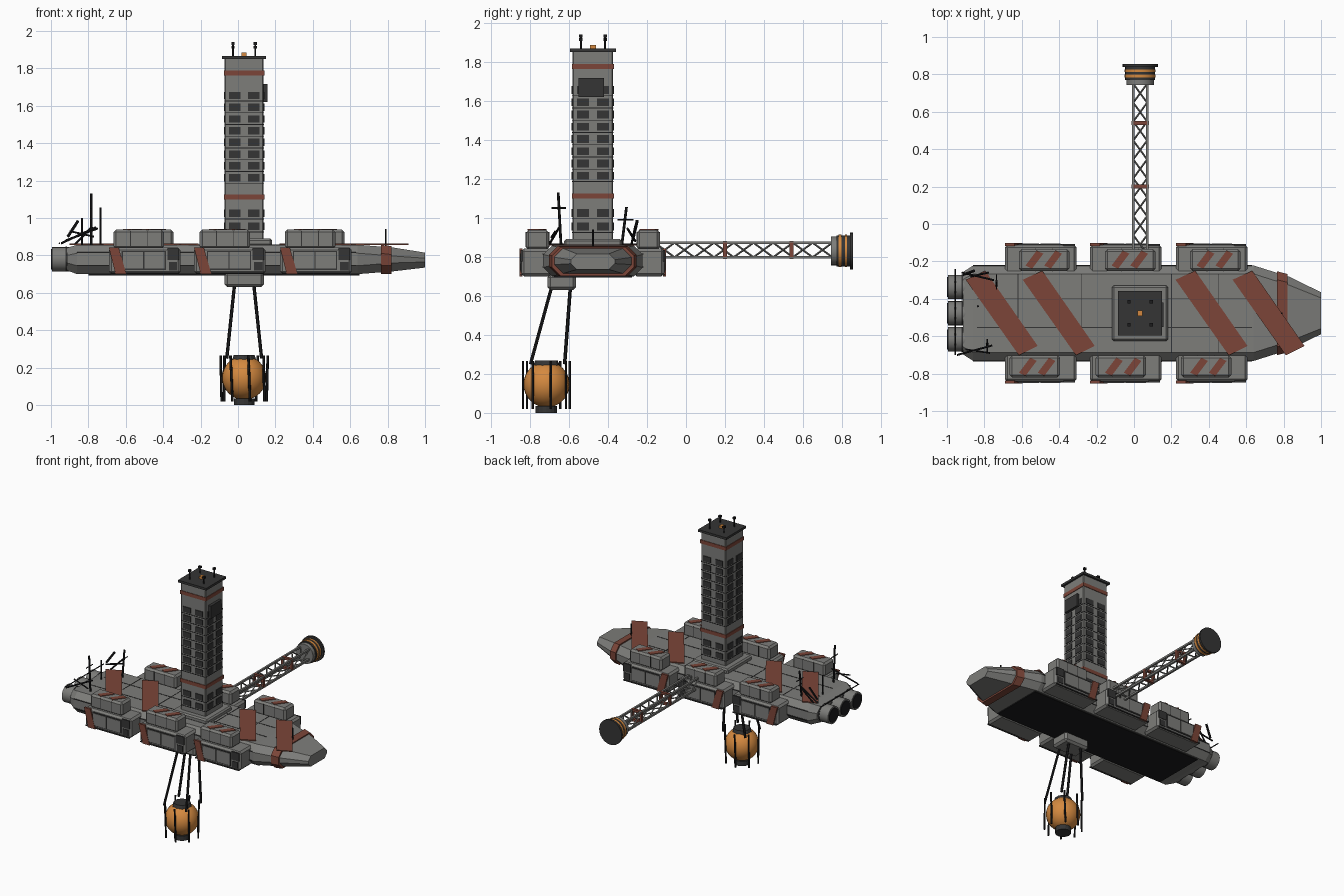
import bpy, bmesh, math
from mathutils import Vector, Matrix

if "Cube" in bpy.data.objects:
    bpy.data.objects.remove(bpy.data.objects["Cube"])


def material(name, rgb):
    m = bpy.data.materials.new(name)
    m.diffuse_color = (*rgb, 1)
    m.use_nodes = True
    m.node_tree.nodes["Principled BSDF"].inputs["Base Color"].default_value = m.diffuse_color
    return m


GREY = material("hull grey", (0.205, 0.205, 0.195))
DARK = material("dark grey", (0.035, 0.035, 0.035))
BLACK = material("black", (0.011, 0.011, 0.012))
RED = material("rust red", (0.2, 0.06, 0.04))
ORANGE = material("orange", (0.66, 0.25, 0.05))
YC, TX = -0.477, 0.033  # hull centre line, tower centre


class Part:
    """Collects simple solids into one named object."""

    def __init__(self, name, mat):
        self.name, self.mat, self.bm = name, mat, bmesh.new()

    def box(self, lo, hi, rot=None):
        lo, hi = Vector(lo), Vector(hi)
        m = Matrix.Translation((lo + hi) / 2) @ Matrix.Diagonal((*(hi - lo), 1))
        bmesh.ops.create_cube(self.bm, size=1, matrix=(rot @ m) if rot else m)
        return self

    def rod(self, a, b, r, sides=6, r2=None):
        a, b = Vector(a), Vector(b)
        d = b - a
        m = Matrix.Translation((a + b) / 2) @ d.to_track_quat('Z', 'Y').to_matrix().to_4x4()
        bmesh.ops.create_cone(self.bm, cap_ends=True, segments=sides, radius1=r,
                              radius2=r if r2 is None else r2, depth=d.length, matrix=m)
        return self

    def loft(self, rings):
        rings = [[self.bm.verts.new(p) for p in ring] for ring in rings]
        n = len(rings[0])
        for a, b in zip(rings, rings[1:]):
            for i in range(n):
                j = (i + 1) % n
                self.bm.faces.new((a[i], a[j], b[j], b[i]))
        self.bm.faces.new(rings[0])
        self.bm.faces.new(rings[-1])
        return self

    def done(self, bevel=0, smooth=False):
        bmesh.ops.recalc_face_normals(self.bm, faces=self.bm.faces)
        me = bpy.data.meshes.new(self.name)
        self.bm.to_mesh(me)
        self.bm.free()
        me.materials.append(self.mat)
        ob = bpy.data.objects.new(self.name, me)
        bpy.context.collection.objects.link(ob)
        if bevel:
            mod = ob.modifiers.new("bevel", 'BEVEL')
            mod.width, mod.segments = bevel, 1
        if smooth:
            bpy.context.view_layer.objects.active = ob
            ob.select_set(True)
            bpy.ops.object.shade_smooth_by_angle(angle=math.radians(35))
            ob.select_set(False)


def octagon(x, w, z0, z1, c):
    prof = [(-w, z0 + c), (-w + c, z0), (w - c, z0), (w, z0 + c),
            (w, z1 - c), (w - c, z1), (-w + c, z1), (-w, z1 - c)]
    return [(x, YC + y, z) for y, z in prof]


# Hull with tapered nose, and a painted band around the nose
Part("hull", GREY).loft([octagon(-0.915, 0.22, 0.72, 0.84, 0.04),
                         octagon(-0.86, 0.255, 0.70, 0.857, 0.045),
                         octagon(0.64, 0.255, 0.70, 0.857, 0.045),
                         octagon(0.83, 0.195, 0.715, 0.842, 0.045),
                         octagon(1.0, 0.112, 0.735, 0.815, 0.03)]).done()
Part("nose_band", RED).loft([octagon(0.765, 0.224, 0.702, 0.856, 0.045),
                             octagon(0.82, 0.21, 0.702, 0.85, 0.045)]).done()
Part("belly_plate", BLACK).box((-0.8, YC - 0.2, 0.693), (0.65, YC + 0.2, 0.702)).done()

# Thin seams on the deck and side rails
seams = Part("deck_seams", DARK)
for y in (-0.4, -0.553):
    seams.box((-0.84, y - 0.002, 0.85), (0.63, y + 0.002, 0.859))
for x in (-0.62, -0.28, 0.2, 0.45):
    seams.box((x - 0.002, YC - 0.21, 0.85), (x + 0.002, YC + 0.21, 0.859))
for s in (-1, 1):
    for z in (0.745, 0.812):
        seams.box((-0.86, YC + s * 0.255 - 0.003, z), (0.63, YC + s * 0.255 + 0.003, z + 0.005))
seams.done()

# Wide diagonal stripes on the deck
stripes = Part("deck_stripes", RED)
for x in (-0.9, -0.595, 0.222, 0.527):
    pts = [(0, -0.298), (0.105, -0.25), (0.385, -0.652), (0.285, -0.702)]
    stripes.loft([[(x + px, py, z) for px, py in pts] for z in (0.857, 0.864)])
stripes.done()

# Three engines
eng, ring, glow = Part("engines", GREY), Part("engine_rims", DARK), Part("engine_cores", BLACK)
for y in (-0.337, -0.477, -0.617):
    eng.rod((-0.86, y, 0.78), (-0.995, y, 0.78), 0.065, 20)
    ring.rod((-0.915, y, 0.78), (-0.922, y, 0.78), 0.067, 20)
    glow.rod((-0.99, y, 0.78), (-1.0, y, 0.78), 0.054, 20)
for p in (eng, ring, glow):
    p.done(smooth=True)

# Side modules and roof pods on both flanks
mods, pods = Part("side_modules", GREY), Part("roof_pods", GREY)
panes, frames = Part("module_panels", GREY), Part("module_frames", DARK)
marks, podmarks = Part("module_stripes", RED), Part("pod_stripes", RED)
lines = Part("pod_seams", DARK)


def span(s, a, b):
    ya, yb = YC + s * a, YC + s * b
    return min(ya, yb), max(ya, yb)


for s in (-1, 1):
    for x0, pf, pb in ((-0.69, -0.665, -0.615), (-0.235, -0.205, -0.155), (0.225, 0.25, 0.30)):
        y0, y1 = span(s, 0.21, 0.366)
        mods.box((x0, y0, 0.70), (x0 + 0.383, y1, 0.842))
        # dark surrounds, sill strip and hatch
        y0, y1 = span(s, 0.36, 0.370)
        frames.box((x0 + 0.068, y0, 0.722), (x0 + 0.305, y1, 0.824))
        frames.box((x0 + 0.312, y0, 0.775), (x0 + 0.375, y1, 0.836))
        frames.box((x0 + 0.32, y0, 0.72), (x0 + 0.365, y1, 0.765))
        frames.box((x0 + 0.01, y0, 0.703), (x0 + 0.375, y1, 0.711))
        y0, y1 = span(s, 0.36, 0.373)
        for k in (0.075, 0.19):
            panes.box((x0 + k, y0, 0.729), (x0 + k + 0.108, y1, 0.817))
        # slanted stripe on the outer face
        pts = [(0, 0.842), (0.052, 0.842), (0.093, 0.70), (0.035, 0.70)]
        marks.loft([[(x0 + px, YC + s * d, z) for px, z in pts] for d in (0.36, 0.375)])
        # pod with two slanted stripes
        px = pf if s < 0 else pb
        y0, y1 = span(s, 0.225, 0.343)
        pods.box((px, y0, 0.835), (px + 0.27, y1, 0.938))
        for k in (0.09, 0.18):
            for q in (0.225, 0.343):
                lines.box((px + k - 0.002, YC + s * q - 0.002, 0.85), (px + k + 0.002, YC + s * q + 0.002, 0.928))
        for k in (0.06, 0.16):
            pts = [(k + 0.05, 0.238), (k + 0.085, 0.255), (k + 0.025, 0.335), (k - 0.01, 0.318)]
            if s > 0:
                pts = [(2 * k + 0.06 - u, v) for u, v in pts]
            podmarks.loft([[(px + u, YC + s * v, z) for u, v in pts] for z in (0.935, 0.942)])
mods.done(0.014)
pods.done(0.014)
for p in (panes, frames, marks, podmarks, lines):
    p.done()

# Tower with windows on all four sides
Part("tower_base", GREY).box((-0.118, YC - 0.148, 0.85), (0.182, YC + 0.148, 0.89)).done(0.01)
Part("tower", GREY).box((TX - 0.104, YC - 0.104, 0.88), (TX + 0.104, YC + 0.104, 1.855)).done(0.005)
bands = Part("tower_bands", RED)
for z in (1.098, 1.762):
    bands.box((TX - 0.108, YC - 0.108, z), (TX + 0.108, YC + 0.108, z + 0.027))
bands.done()
win, sill = Part("tower_windows", DARK), Part("tower_sills", BLACK)
rows = [1.655 - 0.0628 * i for i in range(8)] + [1.025, 0.955]
for k in range(4):
    rot = Matrix.Translation((TX, YC, 0)) @ Matrix.Rotation(k * math.pi / 2, 4, 'Z')
    for z in rows:
        for x in (-0.051, 0.051):
            win.box((x - 0.031, -0.109, z - 0.02), (x + 0.031, -0.1, z + 0.02), rot)
        sill.box((-0.1, -0.106, z - 0.032), (0.1, -0.1, z - 0.028), rot)
win.done()
sill.done()
Part("tower_side_panel", DARK).box((TX + 0.1, -0.55, 1.62), (TX + 0.125, -0.42, 1.717)).done()
Part("tower_roof", DARK).box((TX - 0.118, YC - 0.118, 1.85), (TX + 0.118, YC + 0.118, 1.867)).done()
Part("roof_beacon", ORANGE).box((TX - 0.013, YC - 0.015, 1.86), (TX + 0.013, YC + 0.015, 1.885)).done()
masts = Part("roof_masts", BLACK)
for sx in (-1, 1):
    for sy in (-1, 1):
        x, y, h = TX + sx * 0.06, YC + sy * 0.062, 1.935 if sx == sy else 1.915
        masts.rod((x, y, 1.86), (x, y, h), 0.005)
        masts.box((x - 0.009, y - 0.009, h - 0.01), (x + 0.009, y + 0.009, h + 0.005))
masts.done()

# Lattice boom reaching backward
ZC, W = 0.835, 0.037
boom = Part("boom_lattice", GREY)
corners = [(-W, -W), (W, -W), (W, W), (-W, W)]
N = 9
ys = [-0.16 + 0.91 * i / N for i in range(N + 1)]
for i, (ax, az) in enumerate(corners):
    bx, bz = corners[(i + 1) % 4]
    boom.box((TX + ax - 0.007, -0.25, ZC + az - 0.007), (TX + ax + 0.007, 0.76, ZC + az + 0.007))
    for y, y2 in zip(ys, ys[1:]):
        boom.rod((TX + ax, y, ZC + az), (TX + bx, y2, ZC + bz), 0.005, 4)
boom.done()
collars = Part("boom_collars", RED)
for y in (0.2, 0.54):
    for sgn in (-1, 1):
        collars.box((TX - W, y - 0.01, ZC + sgn * W - 0.009), (TX + W, y + 0.01, ZC + sgn * W + 0.009))
        collars.box((TX + sgn * W - 0.009, y - 0.01, ZC - W), (TX + sgn * W + 0.009, y + 0.01, ZC + W))
collars.done()
# Drum at the boom tip: start, end, radius, colour
for name, a, b, r, m in (("drum_neck", 0.742, 0.775, 0.074, GREY), ("drum_body", 0.77, 0.845, 0.08, DARK),
                         ("drum_ring_inner", 0.782, 0.798, 0.083, ORANGE),
                         ("drum_ring_outer", 0.814, 0.826, 0.083, ORANGE),
                         ("drum_cap", 0.84, 0.855, 0.094, DARK)):
    Part(name, m).rod((TX, a, 0.83), (TX, b, 0.83), r, 24).done(smooth=True)

# Hanging pod: bracket, cables, ball, caps and cage
SY, SZ = -0.715, 0.146
Part("pod_bracket", GREY).box((-0.072, -0.71, 0.63), (0.138, -0.563, 0.71)).done(0.015)
cables = Part("pod_cables", BLACK)
for s in (-1, 1):
    cables.rod((TX + s * 0.052, -0.69, 0.64), (TX + s * 0.093, -0.797, 0.25), 0.009)
    cables.rod((TX + s * 0.052, -0.593, 0.64), (TX + s * 0.093, -0.622, 0.25), 0.009)
cables.done()
ball = Part("pod_ball", ORANGE)
bmesh.ops.create_uvsphere(ball.bm, u_segments=28, v_segments=16, radius=0.118,
                          matrix=Matrix.Translation((TX, SY, SZ)))
ball.done(smooth=True)
Part("pod_top_cap", DARK).rod((TX, SY, 0.235), (TX, SY, 0.268), 0.07, 10, 0.058).done()
Part("pod_foot", DARK).rod((TX, SY, 0), (TX, SY, 0.036), 0.055, 16).done()
cage = Part("pod_cage", BLACK)
for i in range(8):
    a = math.radians(45 * i + 10)
    c, s = math.cos(a), math.sin(a)
    cage.rod((TX + 0.128 * c, SY + 0.122 * s, 0.265), (TX + 0.124 * c - 0.01 * s, SY + 0.122 * s, 0.02), 0.007)
cage.done()

# Aerials around the stern and a small mast on the nose
aerial = Part("aerials", BLACK)
for a, b, r in (((-0.785, -0.64, 0.85), (-0.785, -0.655, 1.13), 0.007),
                ((-0.735, -0.33, 0.85), (-0.735, -0.305, 1.055), 0.007),
                ((-0.835, -0.44, 0.85), (-0.835, -0.44, 1.0), 0.006),
                ((-0.955, -0.24, 0.865), (-0.955, -0.7, 0.865), 0.004),
                ((-0.945, -0.70, 0.865), (-0.76, -0.65, 0.95), 0.006),
                ((-0.91, -0.27, 0.9), (-0.855, -0.25, 0.985), 0.008),
                ((-0.92, -0.26, 0.88), (-0.75, -0.30, 0.945), 0.006),
                ((-0.9, -0.67, 0.93), (-0.77, -0.69, 0.9), 0.005),
                ((-0.87, -0.28, 0.86), (-0.78, -0.26, 0.955), 0.006),
                ((-0.785, -0.69, 1.05), (-0.785, -0.615, 1.05), 0.004),
                ((-0.735, -0.35, 0.99), (-0.735, -0.27, 0.99), 0.004),
                ((0.79, YC, 0.84), (0.79, YC, 0.94), 0.005)):
    aerial.rod(a, b, r)
aerial.done()
